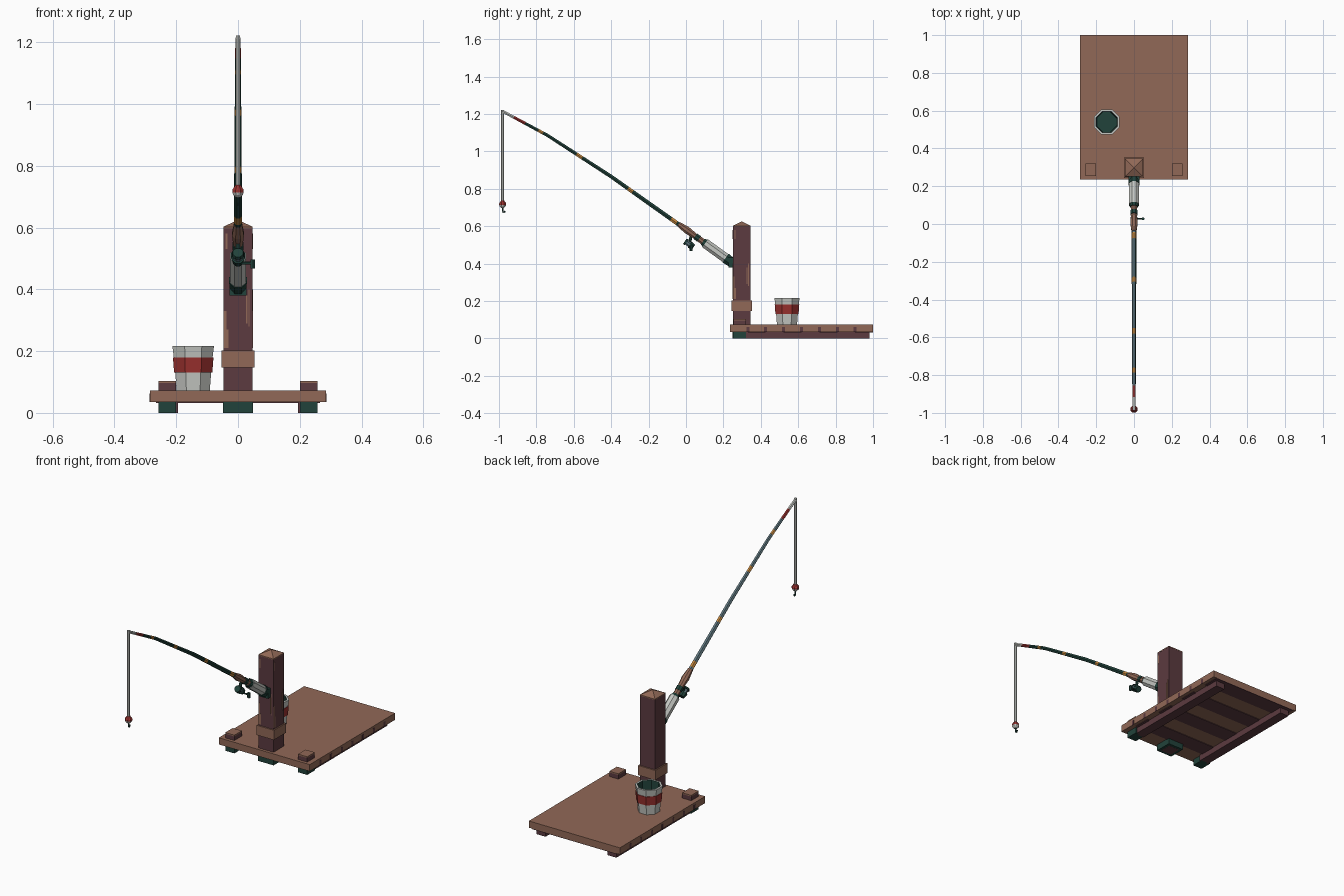
import bpy, bmesh, math
from mathutils import Vector

if "Cube" in bpy.data.objects:
    bpy.data.objects.remove(bpy.data.objects["Cube"])


def srgb(r, g, b):
    return tuple((c / 12.92 if c < 0.04 else ((c + 0.055) / 1.055) ** 2.4) for c in (r, g, b)) + (1,)


M = {}
for name, col in {
    "brown wood": (0.57, 0.41, 0.34), "plum wood": (0.36, 0.23, 0.25),
    "dark green": (0.13, 0.26, 0.23), "light grey": (0.77, 0.78, 0.76),
    "red": (0.60, 0.19, 0.18), "orange": (0.78, 0.54, 0.25),
    "slate": (0.37, 0.46, 0.49),
}.items():
    m = bpy.data.materials.new(name)
    m.diffuse_color = srgb(*col)
    m.use_nodes = True
    m.node_tree.nodes["Principled BSDF"].inputs["Base Color"].default_value = m.diffuse_color
    M[name.split()[-1] if name != "brown wood" and name != "plum wood" else name.split()[0]] = m


def finish(name, bm, mats):
    bmesh.ops.recalc_face_normals(bm, faces=bm.faces[:])
    me = bpy.data.meshes.new(name)
    bm.to_mesh(me)
    bm.free()
    for k in mats:
        me.materials.append(M[k])
    ob = bpy.data.objects.new(name, me)
    bpy.context.collection.objects.link(ob)
    return ob


def box(name, x0, x1, y0, y1, z0, z1, mat):
    bm = bmesh.new()
    bmesh.ops.create_cube(bm, size=1)
    for v in bm.verts:
        v.co = Vector(((x0 + x1) / 2 + v.co.x * (x1 - x0), (y0 + y1) / 2 + v.co.y * (y1 - y0),
                       (z0 + z1) / 2 + v.co.z * (z1 - z0)))
    return finish(name, bm, [mat])


def loft(name, rings, mats, sides=8, turn=math.pi / 8, rule=None):
    """rings: (centre, radius, axis); mats: one material for each band between rings."""
    bm = bmesh.new()
    loops = []
    for c, r, axis in rings:
        axis = Vector(axis).normalized()
        u = Vector((1, 0, 0)) if abs(axis.x) < 0.9 else Vector((0, 1, 0))
        w = axis.cross(u).normalized()
        if w.z < 0:
            w = -w
        loops.append([bm.verts.new(Vector(c) + r * (math.cos(a) * u + math.sin(a) * w))
                      for a in (turn + i * math.tau / sides for i in range(sides))])
    used = list(dict.fromkeys(mats + (["slate"] if rule else [])))
    for k, (a, b) in enumerate(zip(loops, loops[1:])):
        for i in range(sides):
            j = (i + 1) % sides
            f = bm.faces.new((a[i], a[j], b[j], b[i]))
            f.material_index = used.index(mats[k])
            mid = turn + (i + 0.5) * math.tau / sides
            if rule and rule(mid, mats[k]):
                f.material_index = used.index("slate")
    bm.faces.new(loops[0]).material_index = used.index(mats[0])
    bm.faces.new(loops[-1]).material_index = used.index(mats[-1])
    return finish(name, bm, used)


def tube(name, p, q, r0, r1, mat, sides=8):
    d = Vector(q) - Vector(p)
    return loft(name, [(p, r0, d), (q, r1, d)], [mat], sides, math.pi / sides)


# Deck with plank joints on its sides and alternate planks underneath
box("deck", -0.285, 0.285, 0.235, 1.0, 0.035, 0.073, "brown")
pitch = 0.765 / 8
for i in range(1, 8):
    y = 0.235 + i * pitch
    for s in (-1, 1):
        x = s * 0.285
        box("plank_joint", x - 0.001, x + 0.001, y - 0.008, y + 0.008, 0.035, 0.062, "plum")
    if i % 2:
        box("under_plank", -0.265, 0.265, y, y + pitch, 0.032, 0.036, "plum")

# Rails, feet and corner stubs
for s in (-1, 1):
    a, b = sorted((s * 0.195, s * 0.25))
    box("under_rail", a, b, 0.31, 0.98, 0.0, 0.035, "plum")
    a, b = sorted((s * 0.2, s * 0.257))
    box("corner_foot", a, b, 0.253, 0.322, 0.0, 0.035, "green")
    box("corner_stub", a, b, 0.253, 0.32, 0.07, 0.096, "plum")
    box("corner_cap", a, b, 0.253, 0.32, 0.096, 0.103, "brown")

# Mooring post with band, pointed cap and worn patches
PY = 0.298
box("post_foot", -0.049, 0.049, 0.249, 0.347, 0.0, 0.035, "green")
box("post_core", -0.034, 0.034, 0.264, 0.332, -0.0005, 0.03, "plum")
box("post", -0.047, 0.047, PY - 0.047, PY + 0.047, 0.03, 0.6, "plum")
box("post_band", -0.054, 0.054, PY - 0.054, PY + 0.054, 0.147, 0.202, "brown")
loft("post_cap", [((0, PY, 0.597), 0.0675, (0, 0, 1)), ((0, PY, 0.602), 0.0675, (0, 0, 1)),
                  ((0, PY, 0.625), 0.001, (0, 0, 1))], ["brown", "brown"], 4, math.pi / 4)
for x0, x1, z0, z1 in ((-0.047, -0.03, 0.21, 0.27), (-0.047, -0.038, 0.27, 0.33),
                       (0.026, 0.030, 0.29, 0.38), (0.034, 0.038, 0.28, 0.4),
                       (-0.04, -0.034, 0.53, 0.58)):
    box("worn_streak_front", x0, x1, 0.2495, 0.252, z0, z1, "brown")
    box("worn_streak_side", 0.046, 0.0485, PY + x0, PY + x1, z0, z1, "brown")

# Bucket: outer wall, red band, rim and dark inside
BX, BY, up = -0.145, 0.54, (0, 0, 1)
prof = [(0.058, 0.073), (0.063, 0.13), (0.067, 0.13), (0.071, 0.18), (0.068, 0.18), (0.073, 0.217),
        (0.061, 0.217), (0.056, 0.13)]
loft("bucket", [((BX, BY, z), r, up) for r, z in prof],
     ["grey", "red", "red", "red", "grey", "grey", "green"])


# Rod holder and handle along one straight axis
def ax(t):
    return (0, 0.252 - 0.81 * t, 0.4 + 0.586 * t)


for name, t0, t1, r0, r1, mat in (
        ("holder_collar", 0.0, 0.05, 0.027, 0.031, "green"),
        ("holder_tube", 0.045, 0.185, 0.028, 0.028, "grey"),
        ("holder_lip", 0.185, 0.2, 0.025, 0.02, "green"),
        ("lower_grip", 0.2, 0.225, 0.017, 0.017, "brown"),
        ("grip_ring", 0.225, 0.25, 0.019, 0.019, "green"),
        ("upper_grip", 0.25, 0.305, 0.016, 0.021, "brown"),
        ("fore_grip", 0.305, 0.36, 0.021, 0.014, "brown")):
    tube(name, ax(t0), ax(t1), r0, r1, mat)
box("holder_plate", -0.028, 0.028, 0.228, 0.255, 0.38, 0.432, "green")

# Bent rod with orange wraps, red and pale tip
keys = [(0.0, 0.582), (-0.04, 0.61), (-0.4, 0.865), (-0.74, 1.085), (-0.98, 1.214)]


def rod_z(y):
    for (ya, za), (yb, zb) in zip(keys, keys[1:]):
        if y >= yb - 1e-6:
            return za + (zb - za) * (y - ya) / (yb - ya)


cuts = [-0.035, -0.05, -0.08, -0.285, -0.31, -0.4, -0.555, -0.585, -0.74, -0.765, -0.79, -0.86, -0.92, -0.985]
cols = ["green", "orange", "green", "orange", "green", "green", "orange", "green", "green", "orange",
        "green", "red", "grey"]
cuts[-1] = -0.98
loft("rod", [((0, y, rod_z(y)), 0.0135 + 0.005 * y, (0, -0.83, 0.56)) for y in cuts], cols, 6, 0.0,
     lambda a, m: m == "green" and math.cos(a - math.radians(120)) > 0.7)

# Reel hung under the grip, with crank and knob
tube("reel_stem", (0, 0.03, 0.56), (0, 0.018, 0.505), 0.008, 0.008, "green", 6)
tube("reel_body", (0, 0.04, 0.487), (0, 0.02, 0.501), 0.017, 0.021, "green")
tube("reel_spool", (0, 0.02, 0.501), (0, 0.003, 0.513), 0.015, 0.015, "slate")
tube("reel_flange", (0, 0.003, 0.513), (0, -0.006, 0.519), 0.021, 0.018, "green")
tube("crank", (0.0, 0.028, 0.485), (0.045, 0.028, 0.485), 0.005, 0.005, "green", 6)
tube("crank_knob", (0.048, 0.028, 0.468), (0.048, 0.028, 0.496), 0.008, 0.008, "green", 6)

# Line, float and hook
LY = -0.98
tube("line", (0, LY, 0.73), (0, LY, 1.222), 0.008, 0.008, "grey", 6)
loft("float", [((0, LY, z), r, up) for r, z in
               ((0.008, 0.698), (0.017, 0.706), (0.02, 0.714), (0.02, 0.722), (0.009, 0.737))],
     ["grey", "grey", "red", "red"])
hook = [(0, 0.70), (0, 0.682), (-0.004, 0.673), (-0.010, 0.673), (-0.012, 0.682)]
for (a, za), (b, zb) in zip(hook, hook[1:]):
    tube("hook", (0, LY - a, za), (0, LY - b, zb), 0.004, 0.004, "green", 6)
